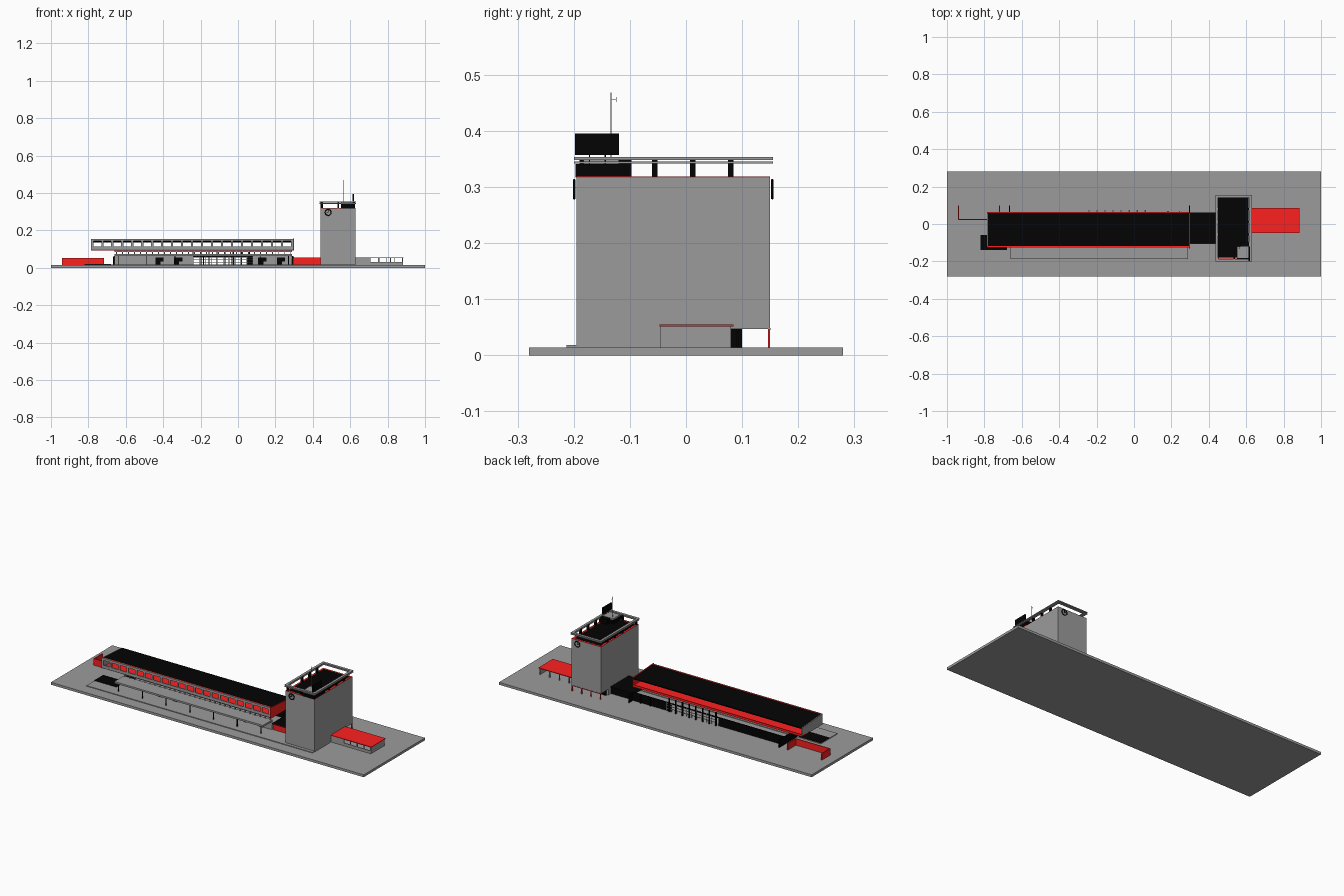
import bpy, math

def material(name, rgb):
    m = bpy.data.materials.new(name)
    m.diffuse_color = (*rgb, 1)
    return m

RED = material("red", (1.0, 0.014, 0.014))
BLACK = material("black", (0.001, 0.001, 0.001))
GREY = material("mid_grey", (0.33, 0.33, 0.33))

def prism(name, profile, x0, x1, mat=GREY):
    """Extrude a (y, z) profile along x."""
    n = len(profile)
    verts = [(x, y, z) for x in (x0, x1) for y, z in profile]
    faces = [tuple(range(n))[::-1], tuple(range(n, 2 * n))]
    faces += [(i, (i + 1) % n, (i + 1) % n + n, i + n) for i in range(n)]
    me = bpy.data.meshes.new(name)
    me.from_pydata(verts, [], faces)
    ob = bpy.data.objects.new(name, me)
    bpy.context.collection.objects.link(ob)
    me.materials.append(mat)
    return ob

def box(name, x0, x1, y0, y1, z0, z1, mat=GREY):
    return prism(name, [(y0, z0), (y1, z0), (y1, z1), (y0, z1)], x0, x1, mat)

def posts(name, x0, x1, count, w, y0, y1, z0, z1, mat=GREY):
    """Evenly spaced uprights between x0 and x1."""
    for i in range(count):
        x = x0 + (x1 - x0) * i / (count - 1)
        box(name, x - w / 2, x + w / 2, y0, y1, z0, z1, mat)

def ring(name, x0, x1, y0, y1, z0, z1, w, mat=GREY):
    """Rectangular frame lying flat."""
    for a, b in ((y0, y0 + w), (y1 - w, y1)):
        box(name, x0, x1, a, b, z0, z1, mat)
    for a, b in ((x0, x0 + w), (x1 - w, x1)):
        box(name, a, b, y0 + w, y1 - w, z0, z1, mat)

# Ground slab and raised forecourt
box("ground_slab", -1, 1, -0.28, 0.28, 0, 0.014)
box("forecourt", -0.82, 0.625, -0.213, -0.06, 0.014, 0.018)
box("entrance_mat", -0.82, -0.68, -0.14, -0.06, 0.018, 0.021, BLACK)

# Tower: rear edge is lifted off the ground
prism("tower_body", [(-0.195, 0.014), (0.08, 0.014), (0.08, 0.047), (0.15, 0.047),
                     (0.15, 0.317), (-0.195, 0.317)], 0.44, 0.627)
box("tower_rear_door_wall", 0.445, 0.622, 0.09, 0.094, 0.014, 0.047, BLACK)
posts("tower_rear_post", 0.443, 0.624, 4, 0.005, 0.146, 0.15, 0.014, 0.047, RED)
box("tower_rear_beam", 0.44, 0.627, 0.147, 0.151, 0.045, 0.049, RED)
ring("tower_rim", 0.44, 0.627, -0.195, 0.15, 0.317, 0.3185, 0.01, RED)
box("tower_roof", 0.45, 0.613, -0.18, 0.14, 0.317, 0.319, BLACK)

# Open crown ring of two thin layers carried on short blocks
ring("crown_lower", 0.436, 0.63, -0.2, 0.155, 0.342, 0.345, 0.014)
ring("crown_upper", 0.436, 0.63, -0.2, 0.155, 0.3485, 0.353, 0.014)
for y in (-0.056, 0.012, 0.08):
    for x in (0.442, 0.612):
        box("crown_block", x, x + 0.012, y - 0.005, y + 0.005, 0.317, 0.349, BLACK)
posts("crown_front_block", 0.447, 0.535, 2, 0.008, -0.19, -0.18, 0.317, 0.349, BLACK)

# Penthouse, billboard and mast
box("penthouse", 0.55, 0.625, -0.197, -0.12, 0.317, 0.341, BLACK)
box("penthouse_rear", 0.57, 0.625, -0.12, -0.097, 0.317, 0.348, BLACK)
box("penthouse_lid", 0.55, 0.616, -0.183, -0.12, 0.341, 0.349)
box("billboard", 0.613, 0.62, -0.198, -0.119, 0.357, 0.395, BLACK)
for y in (-0.172, -0.144):
    box("billboard_leg", 0.614, 0.618, y - 0.001, y + 0.001, 0.341, 0.358, BLACK)
box("mast", 0.5625, 0.564, -0.1345, -0.133, 0.348, 0.468)
box("mast_arm", 0.5625, 0.564, -0.133, -0.124, 0.4555, 0.457)
box("mast_tip", 0.5625, 0.564, -0.125, -0.1235, 0.451, 0.46)

# Clocks on the front and rear of the tower
for x, y, s in ((0.482, -0.195, -1), (0.588, 0.15, 1)):
    bpy.ops.mesh.primitive_torus_add(location=(x, y + s * 0.004, 0.296), rotation=(math.pi / 2, 0, 0),
                                     major_radius=0.016, minor_radius=0.0025,
                                     major_segments=24, minor_segments=6)
    bpy.context.object.name = "clock_rim"
    bpy.context.object.data.materials.append(BLACK)
    ya, yb = sorted((y + s * 0.002, y + s * 0.005))
    box("clock_minute_hand", x - 0.001, x + 0.001, ya, yb, 0.296, 0.308, BLACK)
    box("clock_hour_hand", x - 0.008, x, ya, yb, 0.295, 0.297, BLACK)

# Long hall: upper storey, roof falls slightly to the rear
X0, X1 = -0.785, 0.295
prism("hall_roof", [(-0.12, 0.147), (0.06, 0.136), (0.06, 0.142), (-0.12, 0.153)], X0 + 0.004, X1, BLACK)
box("hall_floor", X0, X1, -0.12, 0.06, 0.093, 0.1, RED)
box("front_fascia", X0, X1, -0.126, -0.122, 0.142, 0.155)
box("front_fascia_cap", X0, X1, -0.122, -0.117, 0.15, 0.155, RED)
box("front_sill", X0, X1, -0.126, -0.12, 0.097, 0.114)
posts("front_mullion", X0 + 0.006, X1 - 0.006, 21, 0.011, -0.125, -0.12, 0.114, 0.142)
box("rear_floor_edge", X0, X1, 0.06, 0.063, 0.093, 0.106, RED)
prism("hall_left_wall", [(-0.126, 0.093), (0.06, 0.093), (0.06, 0.142), (-0.126, 0.155)], X0, X0 + 0.004)
prism("hall_right_wall", [(-0.13, 0.093), (0.062, 0.093), (0.062, 0.145), (-0.13, 0.157)], X1, X1 + 0.005, RED)

# Front canopy, its posts and the clerestory above it
box("canopy", -0.66, 0.29, -0.187, -0.1, 0.064, 0.074)
posts("canopy_post", -0.64, 0.27, 7, 0.004, -0.178, -0.174, 0.018, 0.064, BLACK)
posts("clerestory_post", -0.65, 0.28, 30, 0.004, -0.108, -0.102, 0.074, 0.093)
box("clerestory_rail", -0.66, 0.29, -0.109, -0.102, 0.085, 0.093)

# Ground floor: solid ends, open glazed middle
for a, b in ((-0.66, -0.24), (0.08, 0.29)):
    box("ground_front_wall", a, b, -0.105, -0.1, 0.014, 0.064)
for x in (-0.42, -0.32, 0.13, 0.23):
    box("front_door", x - 0.022, x + 0.022, -0.108, -0.104, 0.034, 0.056, BLACK)
    box("front_door_side", x - 0.022, x + 0.005, -0.108, -0.104, 0.018, 0.034, BLACK)
for y in (-0.103, 0.06):
    posts("glazing_bar", -0.24, 0.08, 11, 0.003, y, y + 0.003, 0.014, 0.064)
    for z in (0.028, 0.042, 0.056):
        box("glazing_rail", -0.24, 0.08, y, y + 0.003, z, z + 0.002)
posts("rear_column", -0.24, 0.06, 8, 0.006, 0.066, 0.072, 0.014, 0.093, BLACK)
for a, b in ((-0.665, -0.25), (0.05, 0.295)):
    box("ground_rear_wall", a, b, 0.056, 0.062, 0.014, 0.062, BLACK)
box("rear_beam", -0.665, 0.295, 0.056, 0.062, 0.058, 0.062, BLACK)
box("left_end_wall", -0.668, -0.662, -0.105, 0.1, 0.014, 0.058, BLACK)
for x in (0.18, 0.24, 0.295):
    box("rear_fin", x, x + 0.004, 0.056, 0.1 if x > 0.29 else 0.07, 0.014, 0.06, BLACK)

# Link between hall and tower
box("link_front_wall", 0.295, 0.44, -0.1, -0.096, 0.014, 0.05, RED)
box("link_rear_wall", 0.295, 0.44, 0.054, 0.058, 0.014, 0.05, BLACK)
box("link_roof", 0.29, 0.442, -0.105, 0.062, 0.05, 0.055, BLACK)
box("link_roof_edge", 0.295, 0.44, -0.106, -0.105, 0.05, 0.055, RED)

# Red yard walls on the left
box("yard_front_wall", -0.94, -0.717, 0.022, 0.027, 0.014, 0.052, RED)
box("yard_left_wall", -0.94, -0.935, 0.027, 0.1, 0.014, 0.052, RED)
box("yard_right_wall", -0.722, -0.717, 0.027, 0.1, 0.014, 0.052, RED)

# Annex with red roof on the right
box("annex_roof", 0.627, 0.885, -0.047, 0.085, 0.051, 0.055, RED)
box("annex_end_wall", 0.878, 0.882, -0.045, 0.08, 0.014, 0.051)
box("annex_front_solid", 0.627, 0.705, -0.045, -0.04, 0.014, 0.051)
box("annex_front_sill", 0.705, 0.88, -0.045, -0.04, 0.014, 0.03)
posts("annex_front_mullion", 0.707, 0.878, 5, 0.005, -0.045, -0.04, 0.03, 0.051)
posts("annex_rear_post", 0.632, 0.878, 5, 0.005, 0.075, 0.08, 0.014, 0.051)
